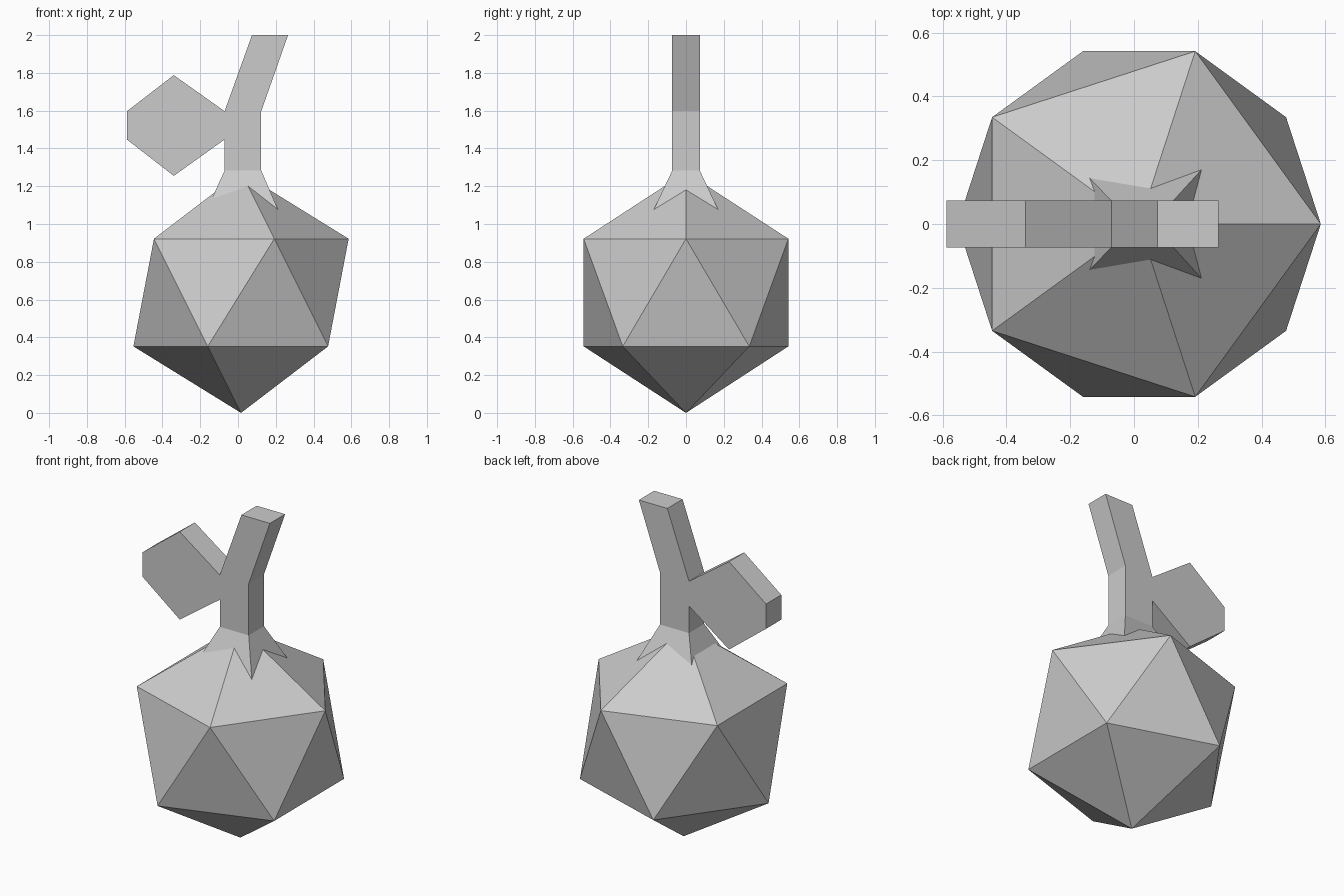
import bpy, bmesh

if "Cube" in bpy.data.objects:
    bpy.data.objects.remove(bpy.data.objects["Cube"])

DEPTH = 0.073        # half thickness of stem and leaf


def loft(bm, loops, cap_start=True, skip=()):
    """Skin four-cornered loops; skip holds (section, side) faces left open."""
    rings = [[bm.verts.new(p) for p in loop] for loop in loops]
    for k, (a, b) in enumerate(zip(rings, rings[1:])):
        for j in range(4):
            if (k, j) not in skip:
                n = (j + 1) % 4
                bm.faces.new((a[j], a[n], b[n], b[j]))
    if cap_start:
        bm.faces.new(rings[0])
    bm.faces.new(rings[-1])


# Fruit: regular icosahedron
bpy.ops.mesh.primitive_ico_sphere_add(subdivisions=1, radius=0.637,
                                      location=(0.016, 0, 0.637))
bpy.context.object.name = "fruit_body"

bm = bmesh.new()

# Stem: flared foot, straight neck, leaning tip (z, x min, x max, half depth)
stem = [(1.02, -0.19, 0.236, 0.197),
        (1.283, -0.071, 0.123, DEPTH),
        (1.447, -0.071, 0.123, DEPTH),
        (1.597, -0.071, 0.123, DEPTH),
        (2.0, 0.074, 0.265, DEPTH)]
loft(bm, [[(x0, -d, z), (x1, -d, z), (x1, d, z), (x0, d, z)]
          for z, x0, x1, d in stem], skip={(2, 3)})

# Leaf: hexagonal slab growing out of the open stem side (x, z min, z max)
leaf = [(-0.071, 1.447, 1.597), (-0.34, 1.255, 1.788), (-0.588, 1.447, 1.597)]
loft(bm, [[(x, -DEPTH, z0), (x, DEPTH, z0), (x, DEPTH, z1), (x, -DEPTH, z1)]
          for x, z0, z1 in leaf], cap_start=False)

bmesh.ops.remove_doubles(bm, verts=bm.verts, dist=0.0005)
bmesh.ops.recalc_face_normals(bm, faces=bm.faces)
mesh = bpy.data.meshes.new("stem_with_leaf")
bm.to_mesh(mesh)
bm.free()
bpy.context.collection.objects.link(bpy.data.objects.new("stem_with_leaf", mesh))
